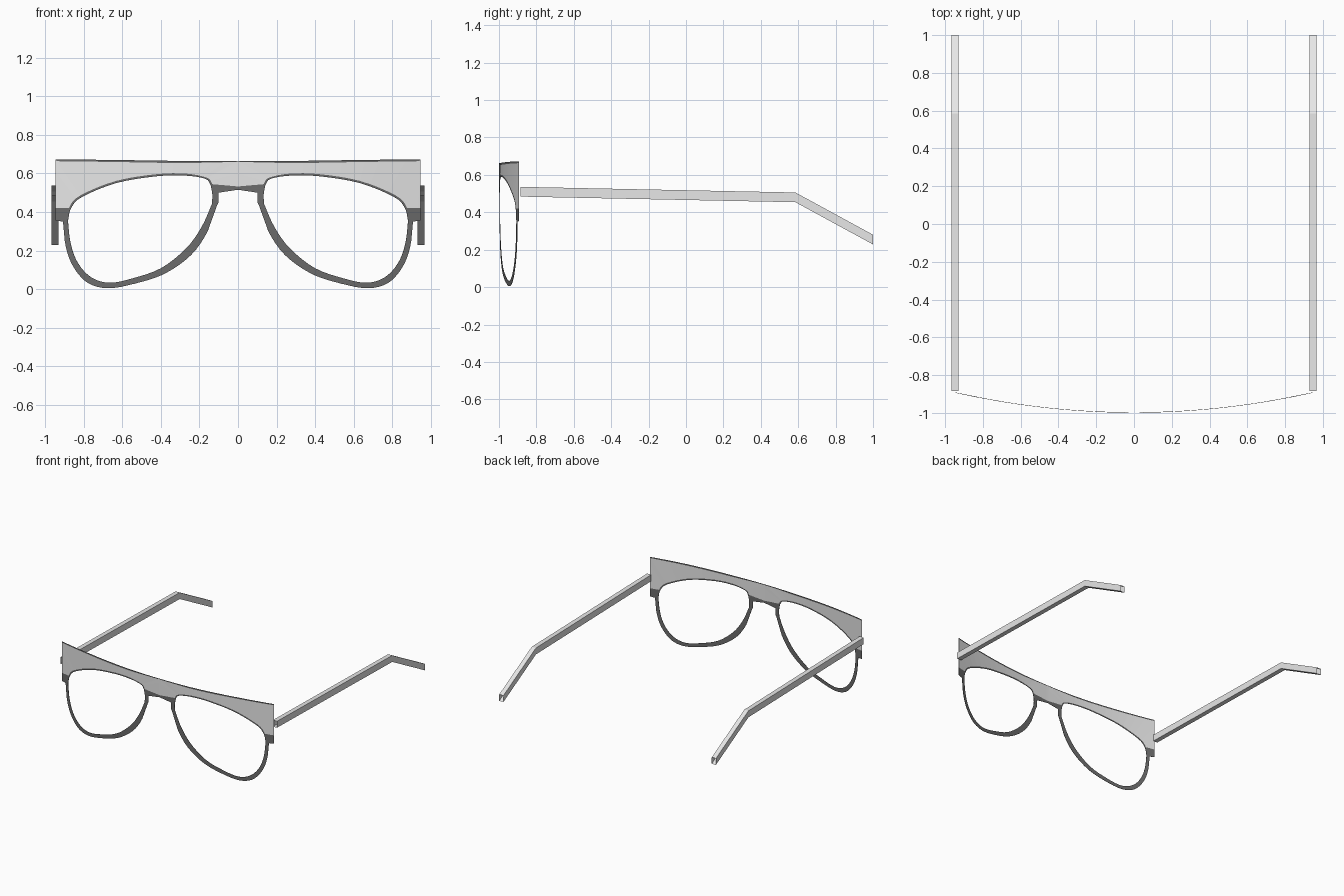
import bpy
import bmesh
from mathutils import Vector

# Remove the default cube
cube = bpy.data.objects.get("Cube")
if cube:
    bpy.data.objects.remove(cube, do_unlink=True)


def make_material(name, value):
    mat = bpy.data.materials.new(name)
    mat.use_nodes = True
    mat.diffuse_color = (value, value, value, 1)
    bsdf = mat.node_tree.nodes["Principled BSDF"]
    bsdf.inputs["Base Color"].default_value = mat.diffuse_color
    return mat


pale = make_material("pale_grey_plastic", 0.8)
dark = make_material("dark_grey_trim", 0.15)


def make_object(name, bm, materials):
    """Turn a bmesh into a linked object mirrored across x."""
    bmesh.ops.recalc_face_normals(bm, faces=bm.faces[:])
    mesh = bpy.data.meshes.new(name)
    bm.to_mesh(mesh)
    bm.free()
    for mat in materials:
        mesh.materials.append(mat)
    obj = bpy.data.objects.new(name, mesh)
    bpy.context.collection.objects.link(obj)
    mirror = obj.modifiers.new("left_right_mirror", "MIRROR")
    mirror.use_clip = True
    mirror.merge_threshold = 0.0005
    return obj


def spline(a, b, c, d, t):
    """Catmull-Rom interpolation between b and c."""
    return 0.5 * (2 * b + (c - a) * t + (2 * a - 5 * b + 4 * c - d) * t * t
                  + (3 * b - a - 3 * c + d) * t ** 3)


def wrap(point):
    """Bend a flat front point around the face."""
    x, z = point
    return (x, -0.998 + 0.118 * x * x, z)


# Half of the front: lens opening (x, z) paired with outer outline (x, z)
section = [
    (.14, .43, .11, .43), (.135, .45, .10, .45), (.133, .49, .10, .50),
    (.14, .53, 0, .515), (.145, .545, 0, .532), (.17, .572, 0, .664),
    (.27, .588, .25, .664), (.42, .585, .42, .666), (.63, .55, .66, .67),
    (.81, .477, .945, .672), (.865, .42, .945, .42), (.88, .36, .945, .355),
    (.88, .34, .907, .35), (.87, .25, .898, .25), (.845, .165, .873, .155),
    (.80, .095, .825, .075), (.74, .05, .765, .025), (.66, .033, .68, .005),
    (.55, .055, .57, .02), (.40, .108, .39, .075), (.27, .21, .245, .175),
    (.19, .32, .157, .30),
]
BROW = range(4, 10)      # segments holding the pale brow panel
TOP_EDGE = range(5, 9)   # segments with dark trim along the top
STEPS = 4
TRIM = 0.011

# Each spoke runs from the opening across trim, panel and trim to the outline
bm = bmesh.new()
spokes = []
count = len(section)
for i in range(count):
    p, q, r, s = (section[(i + k) % count] for k in (-1, 0, 1, 2))
    for step in range(STEPS):
        t = step / STEPS
        inner = Vector([spline(p[k], q[k], r[k], s[k], t) for k in (0, 1)])
        # The lower rim outline is rounded, the brow outline is straight
        if 12 < i < count - 1:
            outer = Vector([spline(p[k], q[k], r[k], s[k], t) for k in (2, 3)])
        else:
            outer = Vector([q[k] + (r[k] - q[k]) * t for k in (2, 3)])
        edge = (outer - inner).normalized() * TRIM
        points = (inner, inner + edge, outer - edge, outer)
        spokes.append([bm.verts.new(wrap(pt)) for pt in points])
for n, a in enumerate(spokes):
    b = spokes[(n + 1) % len(spokes)]
    segment = n // STEPS
    for band in range(3):
        face = bm.faces.new((a[band], a[band + 1], b[band + 1], b[band]))
        panel = band == 1 or (band == 2 and segment not in TOP_EDGE)
        face.material_index = 0 if segment in BROW and panel else 1
front = make_object("front_frame", bm, [pale, dark])
thickness = front.modifiers.new("sheet_thickness", "SOLIDIFY")
thickness.thickness = 0.002
thickness.offset = 0

# Temple arms: open square tubes with a bend behind the ear
bm = bmesh.new()
rings = []
for y, z in [(-.885, .51), (.585, .48), (1, .254)]:
    corners = [(.93, -.026), (.967, -.026), (.967, .026), (.93, .026)]
    rings.append([bm.verts.new((x, y, z + dz)) for x, dz in corners])
for a, b in zip(rings, rings[1:]):
    for k in range(4):
        n = (k + 1) % 4
        bm.faces.new((a[k], a[n], b[n], b[k]))
make_object("temple_arms", bm, [pale])
